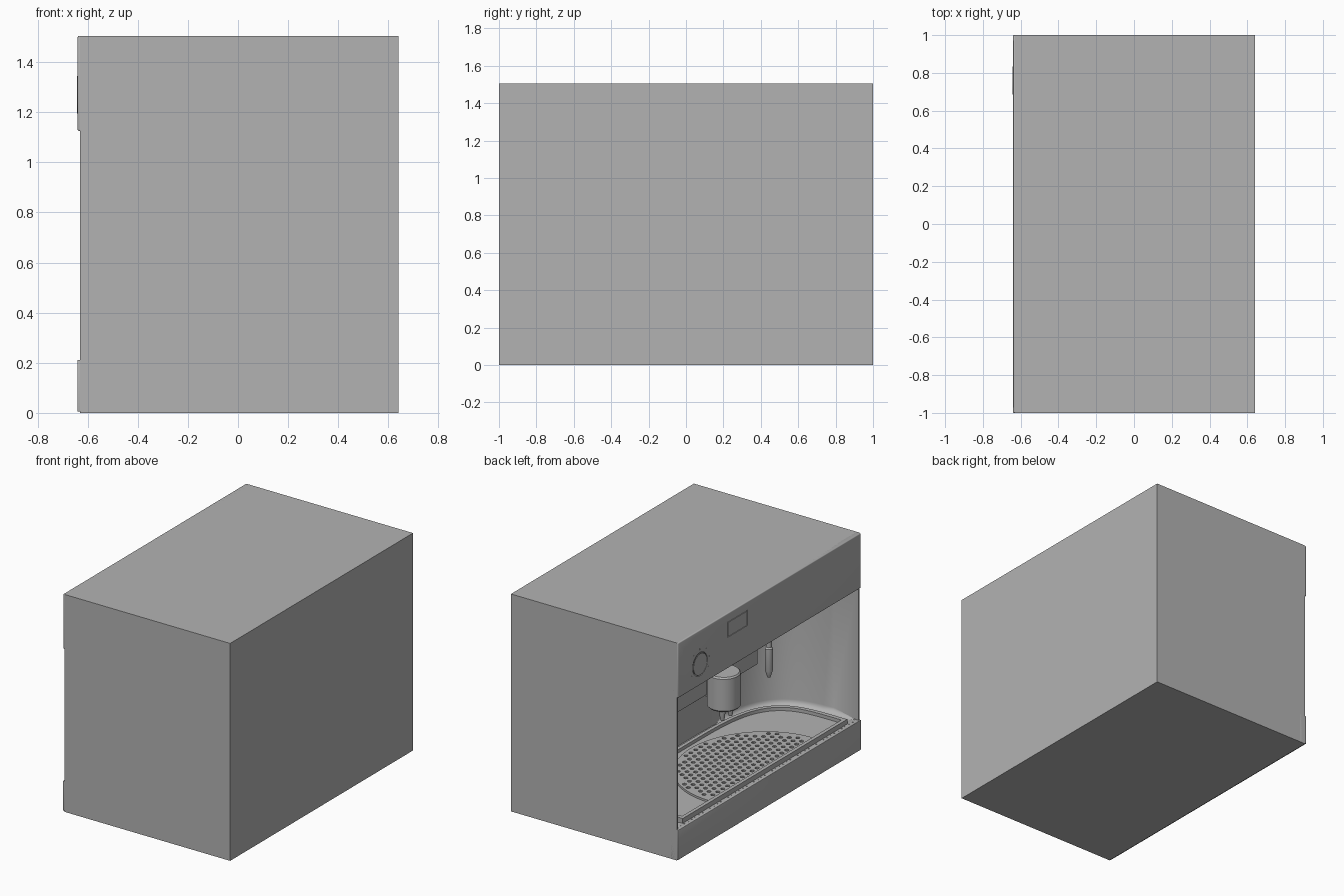
import bpy, bmesh, math
from mathutils import Matrix, Vector

if "Cube" in bpy.data.objects:
    bpy.data.objects.remove(bpy.data.objects["Cube"])

grey = bpy.data.materials.new("plain_grey")
grey.use_nodes = True
grey.diffuse_color = (0.45, 0.45, 0.45, 1)
grey.node_tree.nodes["Principled BSDF"].inputs["Base Color"].default_value = (0.45, 0.45, 0.45, 1)


def finish(bm, name, smooth=True):
    bmesh.ops.recalc_face_normals(bm, faces=bm.faces)
    me = bpy.data.meshes.new(name)
    bm.to_mesh(me)
    bm.free()
    me.materials.append(grey)
    ob = bpy.data.objects.new(name, me)
    bpy.context.collection.objects.link(ob)
    if smooth:
        shade(ob)
    return ob


def shade(ob):
    bpy.ops.object.select_all(action='DESELECT')
    ob.select_set(True)
    bpy.context.view_layer.objects.active = ob
    bpy.ops.object.shade_smooth_by_angle(angle=math.radians(35))


def box(name, x, y, z, bevel=0.0):
    bm = bmesh.new()
    bmesh.ops.create_cube(bm, size=1)
    for v in bm.verts:
        v.co = [a + (b - a) * (c + 0.5) for (a, b), c in zip((x, y, z), v.co)]
    if bevel:
        bmesh.ops.bevel(bm, geom=bm.edges[:], offset=bevel, segments=3, profile=0.5, affect='EDGES')
    return finish(bm, name)


def prism(name, pts, z0, z1, bevel_bottom=0.0):
    bm = bmesh.new()
    face = bm.faces.new([bm.verts.new((x, y, z0)) for x, y in pts])
    top = bmesh.ops.extrude_face_region(bm, geom=[face])
    for v in top["geom"]:
        if isinstance(v, bmesh.types.BMVert):
            v.co.z = z1
    if bevel_bottom:
        edges = [e for e in bm.edges if all(abs(v.co.z - z0) < 1e-5 for v in e.verts)]
        bmesh.ops.bevel(bm, geom=edges, offset=bevel_bottom, segments=5, profile=0.5, affect='EDGES')
    return finish(bm, name)


def bay(x0, depth, width, power, n=48):
    """Outline open-ended at x0 with a rounded far side (superellipse)."""
    pts = []
    for i in range(n + 1):
        t = math.pi * i / n
        c, s = math.cos(t), math.sin(t)
        pts.append((x0 + depth * abs(s) ** (2 / power) if 0 < i < n else x0,
                    width * math.copysign(abs(c) ** (2 / power), c)))
    return pts


def lathe(name, x, y, profile, n=32):
    """Solid of revolution about a vertical axis from (radius, z) pairs."""
    bm = bmesh.new()
    rings = [[bm.verts.new((x + r * math.cos(2 * math.pi * i / n), y + r * math.sin(2 * math.pi * i / n), z))
              for i in range(n)] for r, z in profile]
    for a, b in zip(rings, rings[1:]):
        for i in range(n):
            bm.faces.new((a[i], a[(i + 1) % n], b[(i + 1) % n], b[i]))
    bm.faces.new(rings[0])
    bm.faces.new(rings[-1])
    return finish(bm, name)


def cut(ob, cutter):
    cutter.hide_render = True
    mod = ob.modifiers.new("cut", 'BOOLEAN')
    mod.operation, mod.solver, mod.object = 'DIFFERENCE', 'EXACT', cutter
    bpy.ops.object.select_all(action='DESELECT')
    bpy.context.view_layer.objects.active = ob
    ob.select_set(True)
    bpy.ops.object.modifier_apply(modifier="cut")
    bpy.data.objects.remove(cutter)
    shade(ob)


def holes(name, centres, r, z0, z1):
    bm = bmesh.new()
    for x, y in centres:
        bmesh.ops.create_cone(bm, cap_ends=True, segments=10, radius1=r, radius2=r, depth=z1 - z0,
                              matrix=Matrix.Translation((x, y, (z0 + z1) / 2)))
    return finish(bm, name, False)


# Housing with the rounded serving bay hollowed out
housing = box("housing", (-0.63, 0.64), (-1, 1), (0, 1.505))
pts = bay(-0.62, 0.70, 0.985, 4)
pts = [(-0.75, 0.985)] + pts + [(-0.75, -0.985)]
cut(housing, prism("bay_cutter", pts, 0.21, 1.14, 0.04))

# Protruding control panel and lower front band
box("control_panel", (-0.64, -0.60), (-1, 1), (1.125, 1.505), 0.006)
band = box("lower_band", (-0.641, -0.58), (-1, 1), (0.005, 0.212), 0.004)
cut(band, holes("band_hole_cutter", [(-0.618, -0.94 + 0.04 * i) for i in range(48)], 0.005, 0.20, 0.23))

# Drip tray with raised rim
tray = prism("drip_tray", bay(-0.605, 0.635, 0.90, 4), 0.205, 0.245)
cut(tray, prism("tray_cutter", bay(-0.58, 0.585, 0.87, 4), 0.222, 0.30))

# Half-round perforated drip grid
grid = prism("drip_grid", bay(-0.575, 0.54, 0.57, 2), 0.222, 0.236)
pitch, centres = 0.054, []
for row in range(12):
    for col in range(-11, 12):
        x = -0.545 + row * pitch * 0.87
        y = (col + 0.5 * (row % 2)) * pitch
        if ((x + 0.575) / 0.54) ** 2 + (y / 0.57) ** 2 < 0.90:
            centres.append((x, y))
cut(grid, holes("grid_hole_cutter", centres, 0.014, 0.226, 0.25))

# Brewing unit, spout and nozzles
box("brew_unit", (-0.20, 0.10), (-0.5, 0.5), (0.67, 1.14), 0.006)
lathe("spout_body", -0.29, 0, [(0.098, 0.60), (0.107, 0.61), (0.107, 0.83), (0.098, 0.84)])
box("spout_arm", (-0.29, -0.15), (-0.06, 0.06), (0.66, 0.82))
for side in (-1, 1):
    lathe("spout_nozzle", -0.31, side * 0.045, [(0.012, 0.52), (0.016, 0.54), (0.022, 0.60), (0.022, 0.61)], 16)

# Milk wand hanging from the top of the bay
lathe("milk_wand", -0.18, -0.65, [(0.010, 0.52), (0.014, 0.53), (0.026, 0.57), (0.026, 0.72),
                                  (0.018, 0.73), (0.018, 1.15)], 20)


# Round dial ring with tick marks on the control panel
def dial(name, r, depth, y, z):
    bm = bmesh.new()
    m = Matrix.Translation((-0.64, y, z)) @ Matrix.Rotation(math.pi / 2, 4, 'Y')
    bmesh.ops.create_cone(bm, cap_ends=True, segments=40, radius1=r, radius2=r, depth=depth, matrix=m)
    return finish(bm, name)


panel = bpy.data.objects["control_panel"]
cut(panel, dial("dial_cutter", 0.08, 0.02, 0.76, 1.27))
dial("dial", 0.074, 0.004, 0.76, 1.27)
for i in range(7):
    a = math.radians(-30 + 40 * i)
    y, z = 0.76 + 0.105 * math.cos(a), 1.27 + 0.105 * math.sin(a)
    box("dial_tick", (-0.641, -0.638), (y - 0.004, y + 0.004), (z - 0.004, z + 0.004))

# Display window, set into a shallow groove
cut(panel, box("display_cutter", (-0.66, -0.636), (0.24, 0.46), (1.34, 1.446)))
box("display", (-0.64, -0.63), (0.245, 0.455), (1.345, 1.441))
